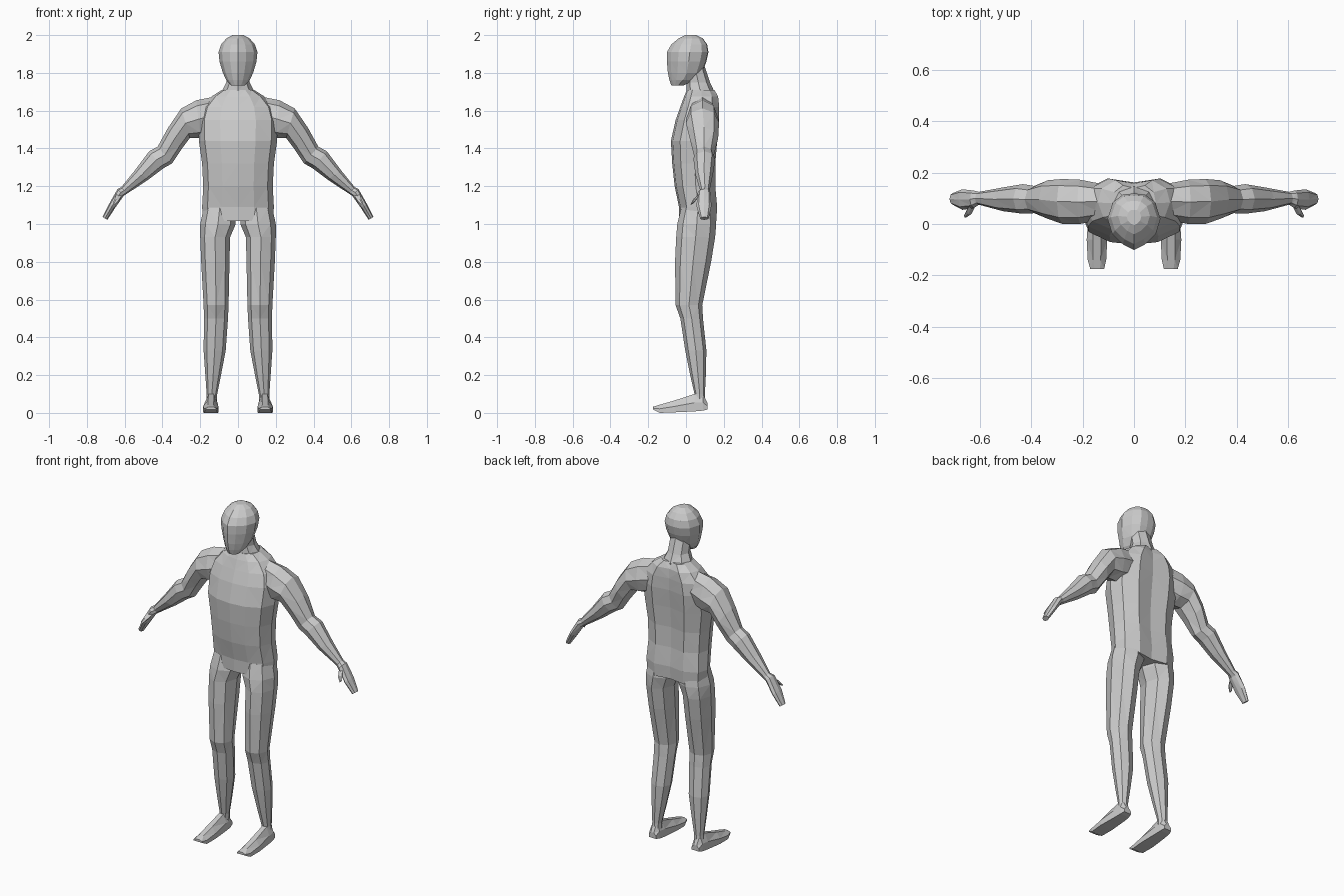
import bpy, bmesh, math
from mathutils import Vector

parts = []


def loft(name, rings, mirror=False):
    """Skin a list of equal-length rings, cap both ends, optionally on both sides."""
    for side in ((1, -1) if mirror else (1,)):
        bm = bmesh.new()
        loops = [[bm.verts.new((p[0] * side, p[1], p[2])) for p in r] for r in rings]
        n = len(rings[0])
        for a, b in zip(loops, loops[1:]):
            for i in range(n):
                j = (i + 1) % n
                bm.faces.new((a[i], a[j], b[j], b[i]))
        bm.faces.new(loops[0])
        bm.faces.new(loops[-1])
        bmesh.ops.triangulate(bm, faces=bm.faces[:])
        bmesh.ops.recalc_face_normals(bm, faces=bm.faces[:])
        me = bpy.data.meshes.new(name)
        bm.to_mesh(me)
        bm.free()
        ob = bpy.data.objects.new(name, me)
        bpy.context.collection.objects.link(ob)
        parts.append(ob)


def oval(c, u, v, n=8):
    """Ring around c with half axes u and v."""
    c, u, v = Vector(c), Vector(u), Vector(v)
    return [c + u * math.cos(k * math.tau / n) + v * math.sin(k * math.tau / n)
            for k in range(n)]


def section(half, z, w, yf, yb):
    """Symmetric horizontal section from a half outline (front to back)."""
    full = half + [(-u, v) for u, v in half[-2:0:-1]]
    return [(u * w, yf + v * (yb - yf), z) for u, v in full]


def limb_ring(xt, zt, xb, zb, yf, yb):
    """Arm ring from its top point, bottom point and depth range."""
    return oval(((xt + xb) / 2, (yf + yb) / 2, (zt + zb) / 2),
                ((xt - xb) / 2, 0, (zt - zb) / 2), (0, (yb - yf) / 2, 0))


# Torso with a shallow groove along the spine
TORSO = [(0, 0), (.45, .04), (.85, .2), (1, .52), (.9, .82), (.5, 1), (0, .93)]
loft("torso", [section(TORSO, *r) for r in (
    (1.015, .185, -.035, .16), (1.09, .19, -.037, .165), (1.20, .184, -.06, .155),
    (1.32, .19, -.073, .155), (1.44, .207, -.08, .165), (1.55, .21, -.055, .176),
    (1.62, .19, -.03, .176), (1.675, .14, -.01, .17), (1.71, .085, .005, .15))])

# Neck leaning forward
loft("neck", [oval((0, y, z), (w, 0, 0), (0, d, 0)) for y, z, w, d in (
    (.075, 1.64, .10, .07), (.075, 1.705, .085, .073),
    (.065, 1.75, .062, .062), (.045, 1.84, .06, .052))])

# Head with a wedge-shaped face
HEAD = [(0, 0), (.42, .1), (.82, .28), (1, .55), (.8, .84), (.42, .98), (0, 1)]
loft("head", [section(HEAD, *r) for r in (
    (1.732, .036, -.077, -.015), (1.762, .062, -.088, .045), (1.80, .08, -.096, .085),
    (1.86, .098, -.101, .108), (1.91, .103, -.101, .119), (1.95, .09, -.078, .112),
    (1.982, .062, -.04, .09), (2.0, .028, -.005, .055))])

# Arms, from inside the shoulder to the fingertips
loft("arm", [limb_ring(*r) for r in (
    (.12, 1.675, .12, 1.48, .02, .155), (.22, 1.655, .20, 1.455, .0, .172),
    (.30, 1.612, .255, 1.455, .0, .175), (.37, 1.51, .30, 1.395, .02, .17),
    (.425, 1.41, .35, 1.32, .042, .148), (.47, 1.385, .395, 1.295, .04, .155),
    (.545, 1.285, .475, 1.235, .05, .142), (.618, 1.195, .588, 1.16, .075, .125),
    (.638, 1.185, .606, 1.148, .062, .13), (.682, 1.107, .652, 1.083, .055, .135),
    (.717, 1.037, .692, 1.022, .075, .12))], mirror=True)

# Thumbs
loft("thumb", [oval(c, (.8 * r, 0, .5 * r), (0, r, .5 * r), 6) for c, r in (
    ((.622, .085, 1.162), .016), ((.638, .052, 1.135), .015),
    ((.655, .032, 1.108), .008))], mirror=True)

# Legs, from inside the hips to the ankles
loft("leg", [oval(((xi + xo) / 2, (yf + yb) / 2, z), ((xo - xi) / 2, 0, 0),
                  (0, (yb - yf) / 2, 0)) for z, xi, xo, yf, yb in (
    (1.085, .012, .182, -.025, .15), (1.0, .012, .2, -.046, .16),
    (.93, .042, .2, -.052, .154), (.80, .045, .195, -.058, .133),
    (.57, .05, .182, -.055, .086), (.50, .053, .18, -.03, .09),
    (.33, .065, .182, -.004, .108), (.20, .09, .173, .022, .105),
    (.10, .11, .166, .045, .1), (.03, .112, .168, .04, .105))], mirror=True)

# Feet, from heel to toe
loft("foot", [[(xi, y, zb), (xo, y, zb), (xo, y, zb + .5 * (zt - zb)),
               (xi + .7 * (xo - xi), y, zt), (xi + .3 * (xo - xi), y, zt),
               (xi, y, zb + .5 * (zt - zb))] for y, xi, xo, zb, zt in (
    (.115, .118, .165, .018, .05), (.09, .111, .172, .012, .1),
    (.045, .108, .176, .008, .1), (-.06, .104, .184, .003, .066),
    (-.14, .108, .18, 0, .043), (-.175, .116, .17, .018, .032))], mirror=True)

# Fuse everything into one continuous body
body = parts[0]
bpy.context.view_layer.objects.active = body
for p in parts[1:]:
    m = body.modifiers.new("fuse", 'BOOLEAN')
    m.operation = 'UNION'
    m.solver = 'EXACT'
    m.object = p
    bpy.ops.object.modifier_apply(modifier=m.name)
    bpy.data.objects.remove(p)
body.name = "body"
